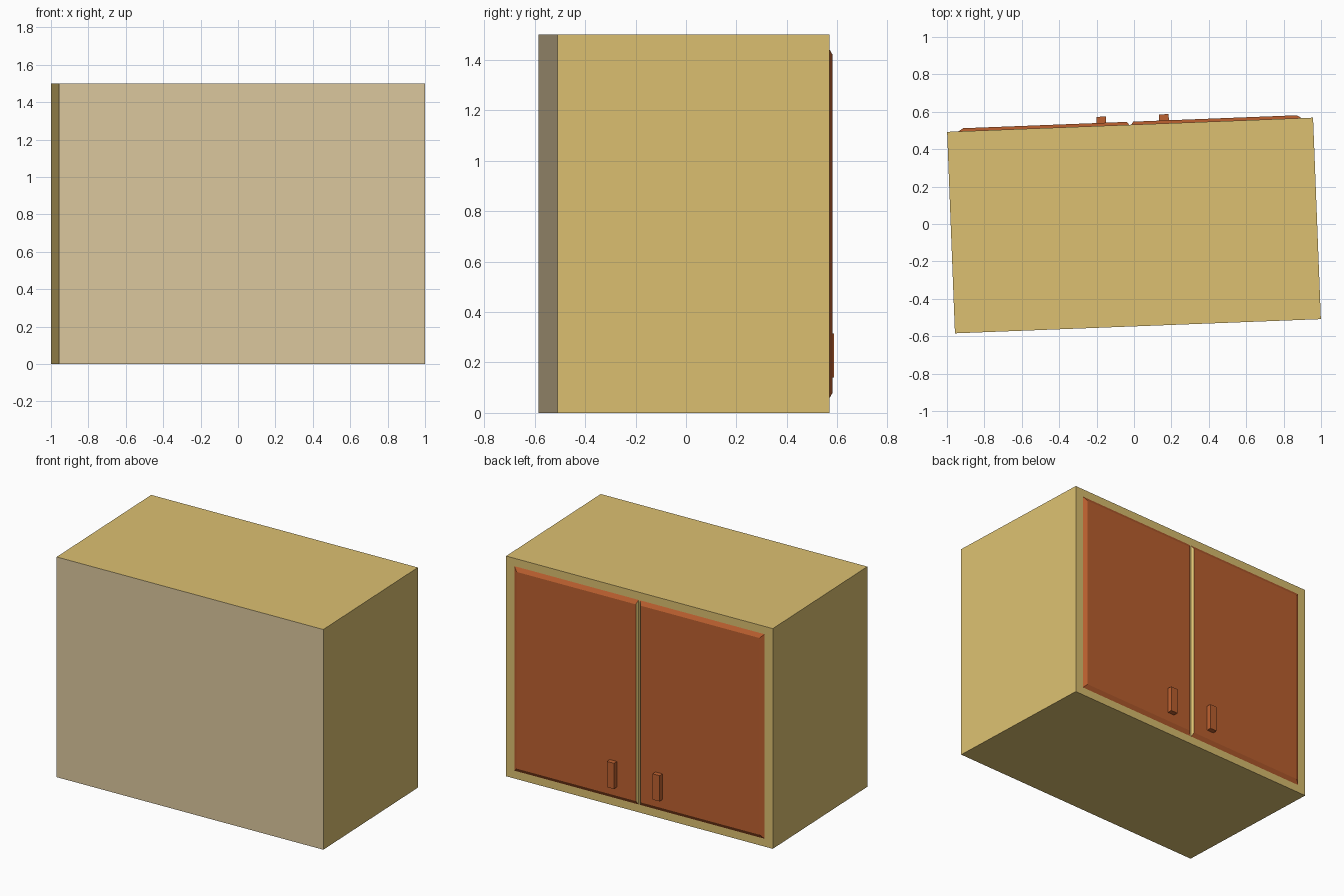
import bpy, bmesh, math
from mathutils import Matrix

if "Cube" in bpy.data.objects:
    bpy.data.objects.remove(bpy.data.objects["Cube"])

# The whole cabinet is turned slightly about z
PLACE = Matrix.Translation((0, -0.008, 0)) @ Matrix.Rotation(math.radians(2.22), 4, 'Z')
W, D, H = 0.979, 0.539, 1.5   # half width, half depth, height


def material(name, rgb):
    def lin(v):
        v /= 255
        return v / 12.92 if v <= 0.04045 else ((v + 0.055) / 1.055) ** 2.4
    m = bpy.data.materials.new(name)
    m.diffuse_color = (*[lin(v) for v in rgb], 1)
    m.use_nodes = True
    m.node_tree.nodes["Principled BSDF"].inputs["Base Color"].default_value = m.diffuse_color
    return m


wood = material("golden_wood", (220, 192, 113))
panel = material("pale_tan", (220, 200, 158))
rust = material("rust_door", (190, 97, 48))


def block(name, base, top, y0, y1, mats, rule=None):
    """Box from rectangle base at y0 to rectangle top at y1; rects are x0, x1, z0, z1."""
    bm = bmesh.new()
    bmesh.ops.create_cube(bm, size=2)
    for v in bm.verts:
        r = top if v.co.y > 0 else base
        v.co = (r[1] if v.co.x > 0 else r[0],
                y1 if v.co.y > 0 else y0,
                r[3] if v.co.z > 0 else r[2])
    bm.normal_update()
    for f in bm.faces:
        f.material_index = 1 if rule and rule(f.normal) else 0
    bm.transform(PLACE)
    me = bpy.data.meshes.new(name)
    bm.to_mesh(me)
    bm.free()
    for m in mats:
        me.materials.append(m)
    ob = bpy.data.objects.new(name, me)
    bpy.context.collection.objects.link(ob)
    return ob


# Carcass with a paler panel on the -y face
rect = (-W, W, 0, H)
block("cabinet_body", rect, rect, -D, D, [wood, panel], lambda n: n.y < -0.5)

# Two chamfered doors; the inner edges along the middle groove are bare wood
for side, s in (("left", -1), ("right", 1)):
    base = (*sorted((s * 0.004, s * 0.922)), 0.05, 1.45)
    top = (*sorted((s * 0.017, s * 0.892)), 0.08, 1.42)
    block(side + "_door", base, top, D - 0.002, D + 0.016, [rust, wood],
          lambda n, s=s: n.x * s < -0.3)

# Door handles
for side, x in (("left", -0.153), ("right", 0.182)):
    r = (x - 0.026, x + 0.026, 0.14, 0.315)
    block(side + "_handle", r, r, D + 0.01, 0.588, [rust])
